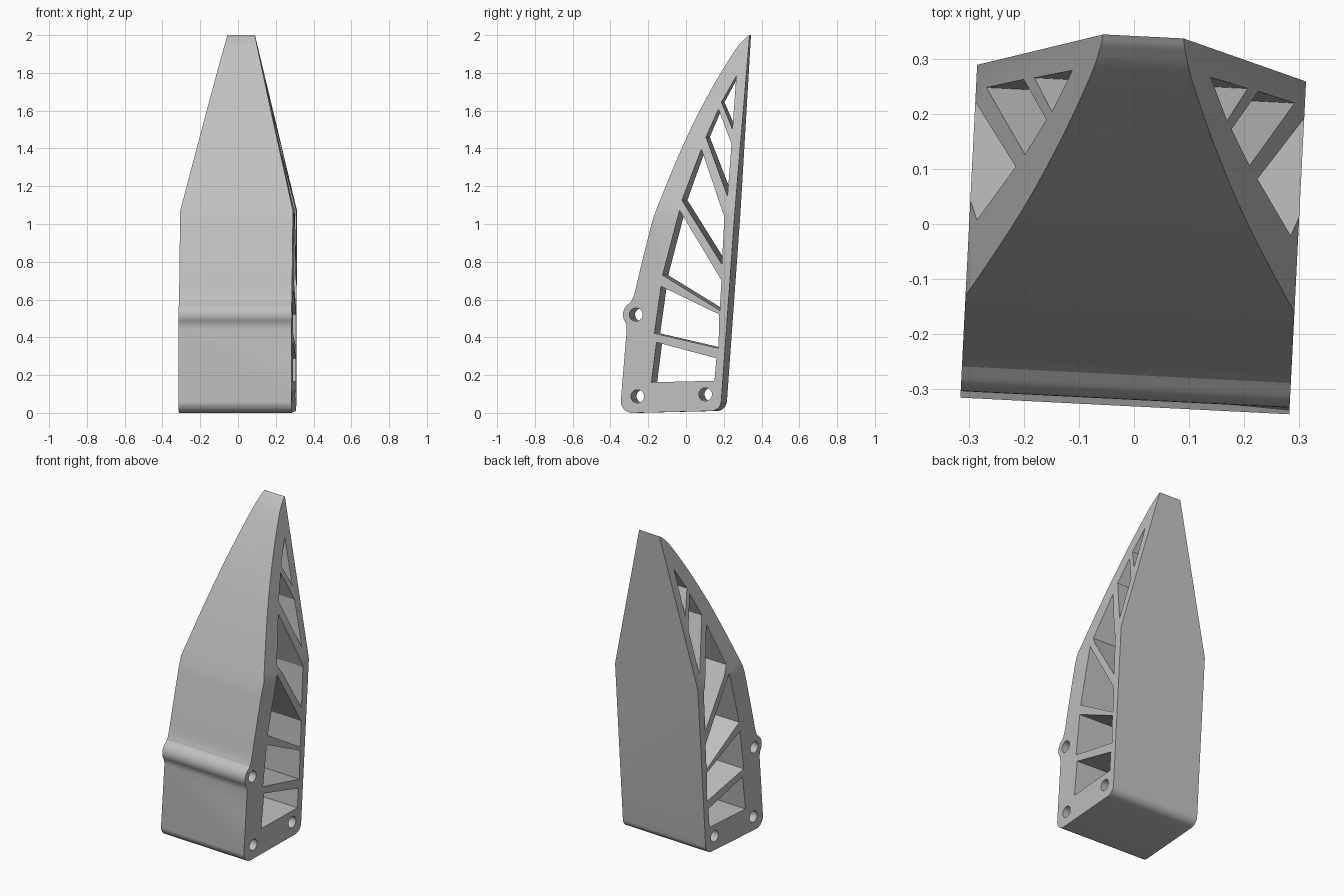
import bpy, bmesh
from math import sin, cos, radians
from mathutils import Vector, Matrix

if "Cube" in bpy.data.objects:
    bpy.data.objects.remove(bpy.data.objects["Cube"], do_unlink=True)

HALF_WIDTH = 0.299
YAW = radians(-2.89)

grey = bpy.data.materials.new("plain_grey")
grey.use_nodes = True
colour = (0.53, 0.53, 0.53, 1)
grey.diffuse_color = colour
grey.node_tree.nodes["Principled BSDF"].inputs["Base Color"].default_value = colour


def arc(centre, radius, start, end, steps):
    """Points on an arc, angles in degrees."""
    out = []
    for i in range(steps + 1):
        a = radians(start + (end - start) * i / steps)
        out.append((centre[0] + radius * cos(a), centre[1] + radius * sin(a)))
    return out


def smooth_path(points, steps=6):
    """Smooth curve through every point."""
    p = [Vector(q) for q in points]
    p = [2 * p[0] - p[1]] + p + [2 * p[-1] - p[-2]]
    out = []
    for a, b, c, d in zip(p, p[1:], p[2:], p[3:]):
        for i in range(steps):
            t = i / steps
            out.append(0.5 * (2 * b + (c - a) * t + (2 * a - 5 * b + 4 * c - d) * t ** 2
                              + (3 * b - a - 3 * c + d) * t ** 3))
    return [tuple(v) for v in out] + [tuple(points[-1])]


def prism(name, outlines, axis, half):
    """Extrude closed outlines symmetrically along x or y."""
    bm = bmesh.new()
    for outline in outlines:
        corners = [(-half, a, b) if axis == "x" else (a, -half, b) for a, b in outline]
        face = bm.faces.new([bm.verts.new(c) for c in corners])
        moved = bmesh.ops.extrude_face_region(bm, geom=[face])["geom"]
        shift = Vector((2 * half, 0, 0)) if axis == "x" else Vector((0, 2 * half, 0))
        bmesh.ops.translate(bm, vec=shift,
                            verts=[g for g in moved if isinstance(g, bmesh.types.BMVert)])
    bmesh.ops.recalc_face_normals(bm, faces=bm.faces)
    mesh = bpy.data.meshes.new(name)
    bm.to_mesh(mesh)
    bm.free()
    mesh.materials.append(grey)
    obj = bpy.data.objects.new(name, mesh)
    bpy.context.collection.objects.link(obj)
    return obj


def cut(body, cutter, operation):
    mod = body.modifiers.new(cutter.name, "BOOLEAN")
    mod.operation, mod.solver, mod.object = operation, "EXACT", cutter
    bpy.context.view_layer.objects.active = body
    bpy.ops.object.modifier_apply(modifier=mod.name)
    bpy.data.objects.remove(cutter, do_unlink=True)


# Side profile: rounded base, sloping back, bowed front with a screw boss
boss = (-0.25, 0.52)
profile = arc((-0.269, 0.062), 0.062, 184, 270, 8)
profile += arc((0.147, 0.065), 0.055, 270, 356, 8)
profile += smooth_path([(0.341, 2.0), (0.315, 1.98), (0.262, 1.916), (0.142, 1.715),
                        (0.01, 1.45), (-0.141, 1.08), (-0.185, 0.93),
                        (-0.23, 0.75), (-0.256, 0.64), (-0.274, 0.59)])
profile += arc(boss, 0.069, 125, 215, 10)
profile += [(-0.301, 0.462), (-0.299, 0.445)]
body = prism("fin_body", [profile], "x", HALF_WIDTH)

# Taper of the upper half towards a narrow tip
side = [(HALF_WIDTH + 0.1, -0.1), (HALF_WIDTH + 0.1, 0.9), (HALF_WIDTH, 1.07), (0.073, 2.0),
        (0.0487, 2.1)]
side[:2] = [(HALF_WIDTH, -0.1)]
cut(body, prism("taper_cutter", [side + [(-x, z) for x, z in reversed(side)]], "y", 1), "INTERSECT")

# Truss windows through the sides
windows = [
    [(-0.141, 0.374), (0.176, 0.289), (0.166, 0.17), (-0.168, 0.162)],
    [(-0.152, 0.421), (-0.117, 0.67), (0.19, 0.522), (0.188, 0.342)],
    [(-0.109, 0.729), (-0.019, 1.073), (0.203, 0.702), (0.194, 0.543)],
    [(-0.007, 1.126), (0.093, 1.396), (0.219, 1.036), (0.205, 0.787)],
    [(0.116, 1.46), (0.181, 1.608), (0.252, 1.423), (0.234, 1.147)],
    [(0.196, 1.645), (0.273, 1.783), (0.256, 1.502)],
]
cut(body, prism("window_cutter", windows, "x", 1), "DIFFERENCE")

# Screw holes in the base corners and the boss
holes = [arc(c, 0.035, 0, 348.75, 31) for c in (boss, (-0.242, 0.0875), (0.118, 0.098))]
cut(body, prism("screw_hole_cutter", holes, "x", 1), "DIFFERENCE")

# Slight turn about the vertical, then smooth shading on the curves
body.data.transform(Matrix.Rotation(YAW, 4, "Z"))
bpy.ops.object.select_all(action="DESELECT")
body.select_set(True)
bpy.context.view_layer.objects.active = body
bpy.ops.object.shade_smooth_by_angle(angle=radians(20))
